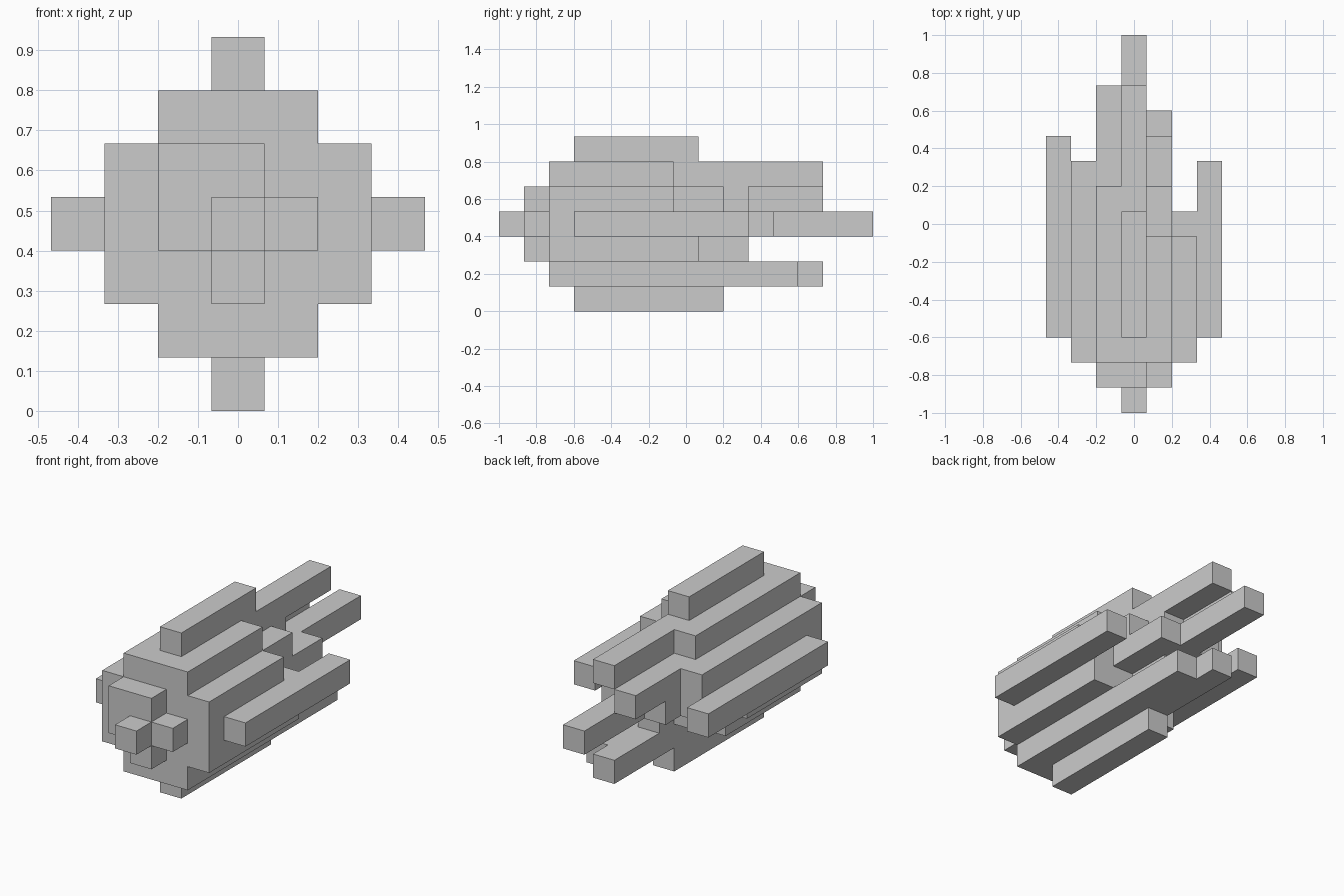
import bpy, bmesh
from mathutils import Vector

if "Cube" in bpy.data.objects:
    bpy.data.objects.remove(bpy.data.objects["Cube"])

U = 2 / 15  # edge of one block

# Where each lengthwise bar ends (in blocks from the front), per row from the bottom up
BAR_ENDS = [
    [9],
    [7, 13, 12],
    [7, 9, 10, 8, 8],
    [11, 10, 11, 15, 11, 8, 10],
    [10, 13, 10, 9, 7],
    [9, 13, 7],
    [8],
]


def bar_start(x, row):
    """Stepped nose: the further from the middle, the further back."""
    if (x, row) == (-1, 4):
        return 1
    d = abs(x) + abs(row - 3)
    far = max(abs(x), abs(row - 3))
    return d if d < 2 else max(2, far)


# Fill the set of occupied blocks
cells = set()
for row, ends in enumerate(BAR_ENDS):
    for i, end in enumerate(ends):
        x = i - len(ends) // 2
        cells.update((x, y, row) for y in range(bar_start(x, row), end))

# Skin only the exposed block sides
bm = bmesh.new()
for c in cells:
    centre = Vector((c[0], c[1] - 7, c[2] + 0.5))
    for axis in range(3):
        for sign in (-1, 1):
            step = [0, 0, 0]
            step[axis] = sign
            if tuple(a + b for a, b in zip(c, step)) in cells:
                continue
            n = Vector(step)
            u = Vector([0.5 if k == (axis + 1) % 3 else 0 for k in range(3)])
            v = n.cross(u)
            mid = centre + n * 0.5
            corners = (mid - u - v, mid + u - v, mid + u + v, mid - u + v)
            bm.faces.new([bm.verts.new(p * U) for p in corners])

# Weld and merge coplanar sides into large flat faces
bmesh.ops.remove_doubles(bm, verts=bm.verts, dist=0.001)
bmesh.ops.dissolve_limit(bm, angle_limit=0.01, verts=bm.verts, edges=bm.edges)

mesh = bpy.data.meshes.new("stepped_block_body")
bm.to_mesh(mesh)
bm.free()
bpy.context.collection.objects.link(bpy.data.objects.new("stepped_block_body", mesh))
